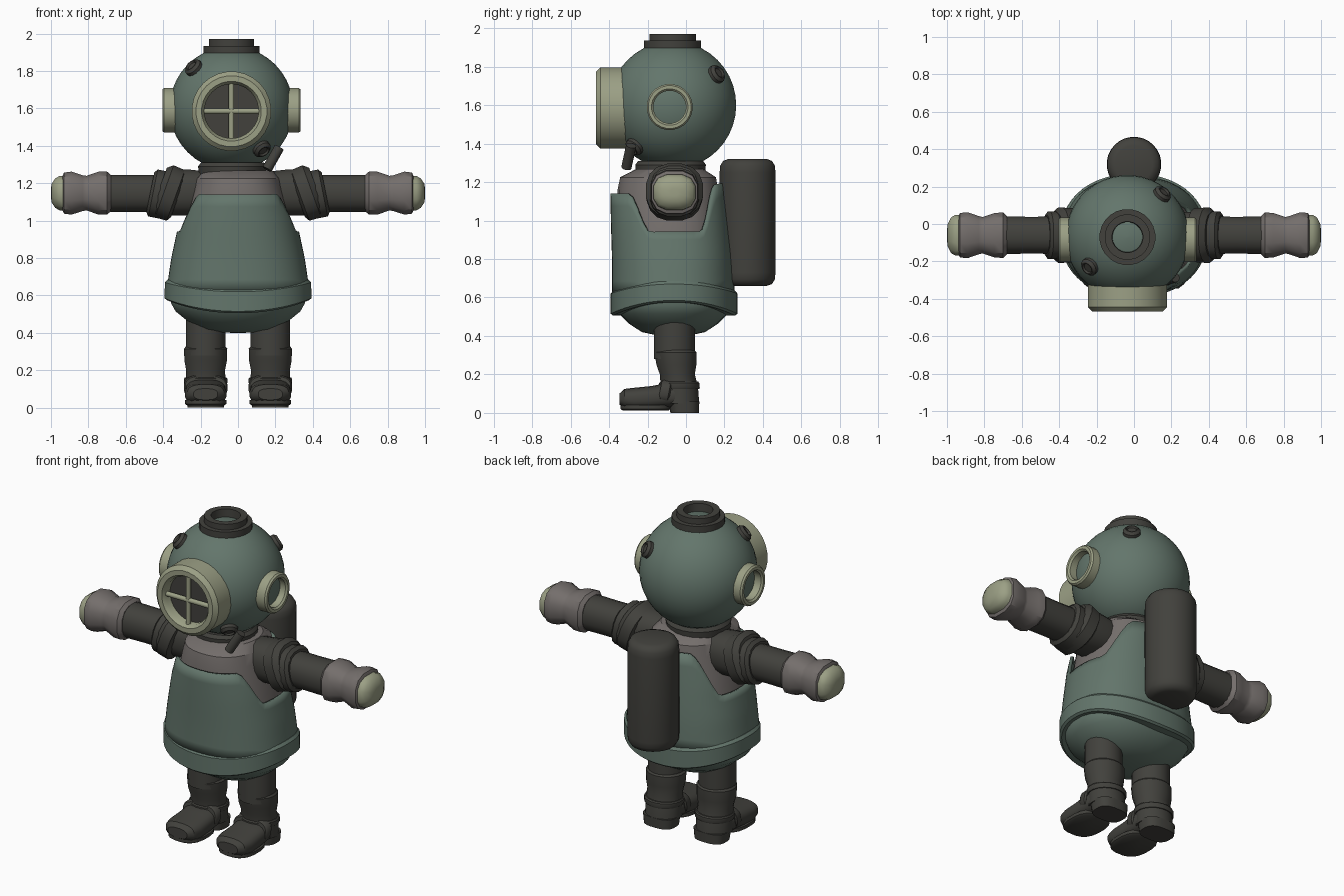
import bpy, bmesh, math
from mathutils import Vector, Matrix


def material(name, r, g, b):
    m = bpy.data.materials.new(name)
    m.diffuse_color = (r, g, b, 1)
    return m


GREEN = material("weathered_green", 0.125, 0.18, 0.148)
DARK = material("dark_rubber", 0.054, 0.053, 0.046)
BEIGE = material("pale_brass", 0.33, 0.35, 0.235)
GREY = material("warm_grey_cloth", 0.175, 0.157, 0.149)


def aim(axis):
    """Rotation taking local z onto the axis, local y staying upward."""
    return Vector(axis).to_track_quat('Z', 'Y').to_matrix().to_4x4()


def surface(name, point, rows, n, p, mat, at=(0, 0, 0), axis=None, cap=True, angle=35):
    """Skin of closed rings; point(row, a, b) receives unit superellipse coordinates."""
    bm = bmesh.new()
    rings = []
    for row in rows:
        ring = []
        for k in range(n):
            t = 2 * math.pi * (k + 0.5) / n
            c, s = math.cos(t), math.sin(t)
            a = math.copysign(abs(c) ** (2 / p), c)
            b = math.copysign(abs(s) ** (2 / p), s)
            ring.append(bm.verts.new(point(row, a, b)))
        rings.append(ring)
    for lo, hi in zip(rings, rings[1:]):
        for k in range(n):
            j = (k + 1) % n
            bm.faces.new((lo[k], lo[j], hi[j], hi[k]))
    if cap:
        bm.faces.new(rings[0][::-1])
        bm.faces.new(rings[-1])
    bmesh.ops.recalc_face_normals(bm, faces=bm.faces)
    bm.transform(Matrix.Translation(at) @ (aim(axis) if axis else Matrix()))
    mesh = bpy.data.meshes.new(name)
    bm.to_mesh(mesh)
    bm.free()
    ob = bpy.data.objects.new(name, mesh)
    bpy.context.collection.objects.link(ob)
    mesh.materials.append(mat)
    bpy.ops.object.select_all(action='DESELECT')
    ob.select_set(True)
    bpy.context.view_layer.objects.active = ob
    bpy.ops.object.shade_smooth_by_angle(angle=math.radians(angle))
    return ob


def loft(name, rows, mat, n=24, p=2, **kw):
    """Rows of (half width, half depth, height, depth offset)."""
    return surface(name, lambda r, a, b: (r[0] * a, r[1] * b + r[3], r[2]),
                   rows, n, p, mat, **kw)


def lathe(name, profile, mat, n=24, p=2, **kw):
    """Profile of (radius, height)."""
    return loft(name, [(r, r, z, 0) for r, z in profile], mat, n, p, **kw)


def rod(name, a, b, r, mat, n=12):
    d = Vector(b) - Vector(a)
    return lathe(name, [(r, 0), (r, d.length)], mat, n, at=a, axis=d)


# Helmet ball
C = Vector((-0.035, -0.07, 1.6))
R = 0.332
lathe("helmet", [(R * math.sin(math.pi * max(i, 0.02) / 20), -R * math.cos(math.pi * i / 20))
                 for i in range(20)] + [(0.005, R)], GREEN, 40, at=C)
lathe("neck_ring", [(0.18, 1.24), (0.185, 1.29), (0.17, 1.31)], DARK, at=(-0.03, -0.08, 0))
lathe("top_hatch", [(0.15, 0.27), (0.15, 0.335), (0.122, 0.335), (0.122, 0.37),
                    (0.083, 0.37), (0.08, 0.31)], DARK, at=C, cap=False)

# Front porthole with crossed guard bars
face = Vector((C.x, 0, 1.585))
lathe("front_window_frame", [(0.145, 0.3), (0.145, 0.445), (0.16, 0.468), (0.19, 0.468),
                             (0.213, 0.445), (0.213, 0.3)], BEIGE, 28,
      at=face, axis=(0, -1, 0), cap=False)
lathe("front_glass", [(0.15, 0.34), (0.15, 0.408)], DARK, at=face, axis=(0, -1, 0))
for name, d in (("guard_bar_across", Vector((0.155, 0, 0))), ("guard_bar_upright", Vector((0, 0, 0.155)))):
    mid = face + Vector((0, -0.435, 0))
    rod(name, mid - d, mid + d, 0.015, BEIGE)

# Side portholes
for s, side in ((-1, "left"), (1, "right")):
    lathe(side + "_window_frame", [(0.085, 0.28), (0.085, 0.36), (0.095, 0.37), (0.112, 0.37),
                                   (0.12, 0.36), (0.12, 0.28)], BEIGE,
          at=(C.x, -0.085, 1.59), axis=(s, 0, 0), cap=False)

# Small valves on the helmet
for i, d in enumerate(((-0.205, -0.16, 0.22), (0.19, 0.235, 0.165), (0.18, -0.22, -0.24))):
    lathe("helmet_valve_%d" % i, [(0.05, 0.29), (0.05, 0.345), (0.036, 0.36), (0.03, 0.36),
                                  (0.025, 0.35)], DARK, 14, at=C, axis=d)
rod("valve_pipe", (0.22, -0.285, 1.39), (0.155, -0.31, 1.275), 0.027, DARK)

# Cloth undersuit
loft("undersuit", [(0.32, 0.27, 0.75, -0.07), (0.295, 0.272, 0.92, -0.08), (0.268, 0.268, 1.05, -0.09),
                   (0.24, 0.262, 1.16, -0.095), (0.225, 0.25, 1.225, -0.093),
                   (0.185, 0.175, 1.268, -0.085)], GREY, 32, 2.3)

# Vest with armholes: the top edge dips at the sides
KEYS = [(0.62, 0.375, 0.31, -0.065), (0.8, 0.348, 0.306, -0.07),
        (1.0, 0.305, 0.297, -0.085), (1.2, 0.24, 0.285, -0.1)]


def smooth(x):
    x = min(max(x, 0), 1)
    return x * x * (3 - 2 * x)


def vest_point(v, a, b):
    low = 0.94
    if b > 0:
        top = low + 0.25 * smooth((b - 0.5) / 0.4)
    else:
        top = low + 0.2 * smooth((-b - 0.35) / 0.35)
    z = 0.62 + v * (top - 0.62)
    for k0, k1 in zip(KEYS, KEYS[1:]):
        if z <= k1[0]:
            break
    f = (z - k0[0]) / (k1[0] - k0[0])
    hx, hy, cy = (k0[i] + f * (k1[i] - k0[i]) for i in (1, 2, 3))
    return hx * a, hy * b + cy, z


vest = surface("vest", vest_point, [i / 8 for i in range(9)], 64, 2.3, GREEN, cap=False)
wall = vest.modifiers.new("thickness", 'SOLIDIFY')
wall.thickness = 0.018
wall.offset = 0

# Waist band, lower at front and back than at the sides
surface("waist_band", lambda r, a, b: (r[0] * a, r[1] * b - 0.062, r[2] + r[3] * (a * a - b * b)),
        [(0.34, 0.28, 0.66, 0.025), (0.378, 0.318, 0.66, 0.025), (0.392, 0.33, 0.645, 0.025),
         (0.393, 0.33, 0.55, 0.035), (0.38, 0.318, 0.54, 0.035), (0.33, 0.27, 0.54, 0.035)],
        48, 2.2, GREEN, cap=False)
loft("hips", [(0.36, 0.305, 0.63, -0.065), (0.36, 0.305, 0.56, -0.065), (0.335, 0.285, 0.515, -0.065),
              (0.27, 0.23, 0.462, -0.065), (0.2, 0.165, 0.42, -0.065), (0.1, 0.08, 0.402, -0.065),
              (0.02, 0.02, 0.4, -0.065)], GREEN, 32, 2.2)

# Air tank
lathe("air_tank", [(0.1, 0.66), (0.128, 0.67), (0.143, 0.695), (0.146, 0.73), (0.146, 1.25),
                   (0.143, 1.285), (0.128, 1.31), (0.1, 1.32)], DARK, 28, at=(0, 0.32, 0), angle=50)

for s, side in ((-1, "left"), (1, "right")):
    # Arm: jointed shoulder, sleeve, glove and fingertip cap
    arm = dict(at=(0, -0.06, 1.15), axis=(s, 0, 0))
    lathe(side + "_shoulder", [(0.115, 0.17), (0.125, 0.26), (0.125, 0.38)], DARK, 16, 2.4, **arm)
    lathe(side + "_shoulder_ring", [(0.12, -0.06), (0.146, -0.045), (0.15, 0.02), (0.125, 0.05)],
          DARK, 16, 2.4, at=(s * 0.375, -0.06, 1.15), axis=(s, 0, 0.36))
    lathe(side + "_shoulder_cuff", [(0.13, -0.05), (0.13, 0.03), (0.11, 0.045)],
          DARK, 16, 2.4, at=(s * 0.425, -0.06, 1.142), axis=(s, 0, 0.2))
    lathe(side + "_sleeve", [(0.102, 0.38), (0.1, 0.55), (0.102, 0.7)], DARK, 16, 2.3,
          at=(0, -0.06, 1.145), axis=(s, 0, 0))
    arm["at"] = (0, -0.06, 1.147)
    loft(side + "_glove", [(0.105, 0.1, 0.68, 0), (0.125, 0.118, 0.7, 0), (0.122, 0.118, 0.745, 0),
                           (0.1, 0.095, 0.81, 0), (0.105, 0.098, 0.83, 0), (0.126, 0.118, 0.89, 0),
                           (0.122, 0.113, 0.93, 0), (0.105, 0.09, 0.94, 0)], GREY, 12, 2.6, **arm)
    loft(side + "_finger_cap", [(0.113, 0.098, 0.91, 0), (0.112, 0.094, 0.955, 0),
                                (0.098, 0.08, 0.978, 0), (0.06, 0.05, 0.997, 0),
                                (0.02, 0.02, 1.0, 0)], BEIGE, 12, 2.6, **arm)

    # Leg, boot shaft and foot
    x = s * 0.173
    lathe(side + "_thigh", [(0.107, 0.28), (0.107, 0.5)], DARK, 20, at=(x, -0.06, 0))
    loft(side + "_boot_shaft", [(0.108, 0.1, 0.05, -0.03), (0.108, 0.098, 0.14, -0.035),
                                (0.105, 0.092, 0.2, -0.045), (0.115, 0.105, 0.25, -0.05),
                                (0.117, 0.11, 0.315, -0.055), (0.108, 0.1, 0.326, -0.055)],
         DARK, 20, at=(x, 0, 0))
    loft(side + "_foot", [(0.1, 0.055, 0.0, 0.09), (0.108, 0.066, 0.1, 0.09), (0.11, 0.062, 0.18, 0.078),
                          (0.112, 0.058, 0.27, 0.073), (0.098, 0.05, 0.32, 0.075),
                          (0.065, 0.03, 0.345, 0.072)], DARK, 20, 2.7, at=(x, 0, 0), axis=(0, -1, 0))
    loft(side + "_foot_strap", [(0.108, 0.066, 0.1, 0.088), (0.117, 0.073, 0.108, 0.088),
                                (0.117, 0.07, 0.145, 0.082), (0.11, 0.06, 0.155, 0.082)],
         DARK, 20, 2.7, at=(x, 0, 0), axis=(0, -1, 0.2))
    loft(side + "_ankle_strap", [(0.113, 0.105, 0.125, -0.035), (0.117, 0.108, 0.132, -0.035),
                                 (0.117, 0.106, 0.155, -0.035), (0.112, 0.1, 0.162, -0.035)],
         DARK, 20, at=(x, 0, 0))
    loft(side + "_heel", [(0.098, 0.075, 0.0, -0.007), (0.105, 0.08, 0.06, -0.01)],
         DARK, 20, 2.8, at=(x, 0, 0))
    loft(side + "_sole", [(0.1, 0.12, 0.012, -0.21), (0.112, 0.132, 0.02, -0.21),
                          (0.112, 0.132, 0.04, -0.21)], DARK, 20, 2.6, at=(x, 0, 0))
